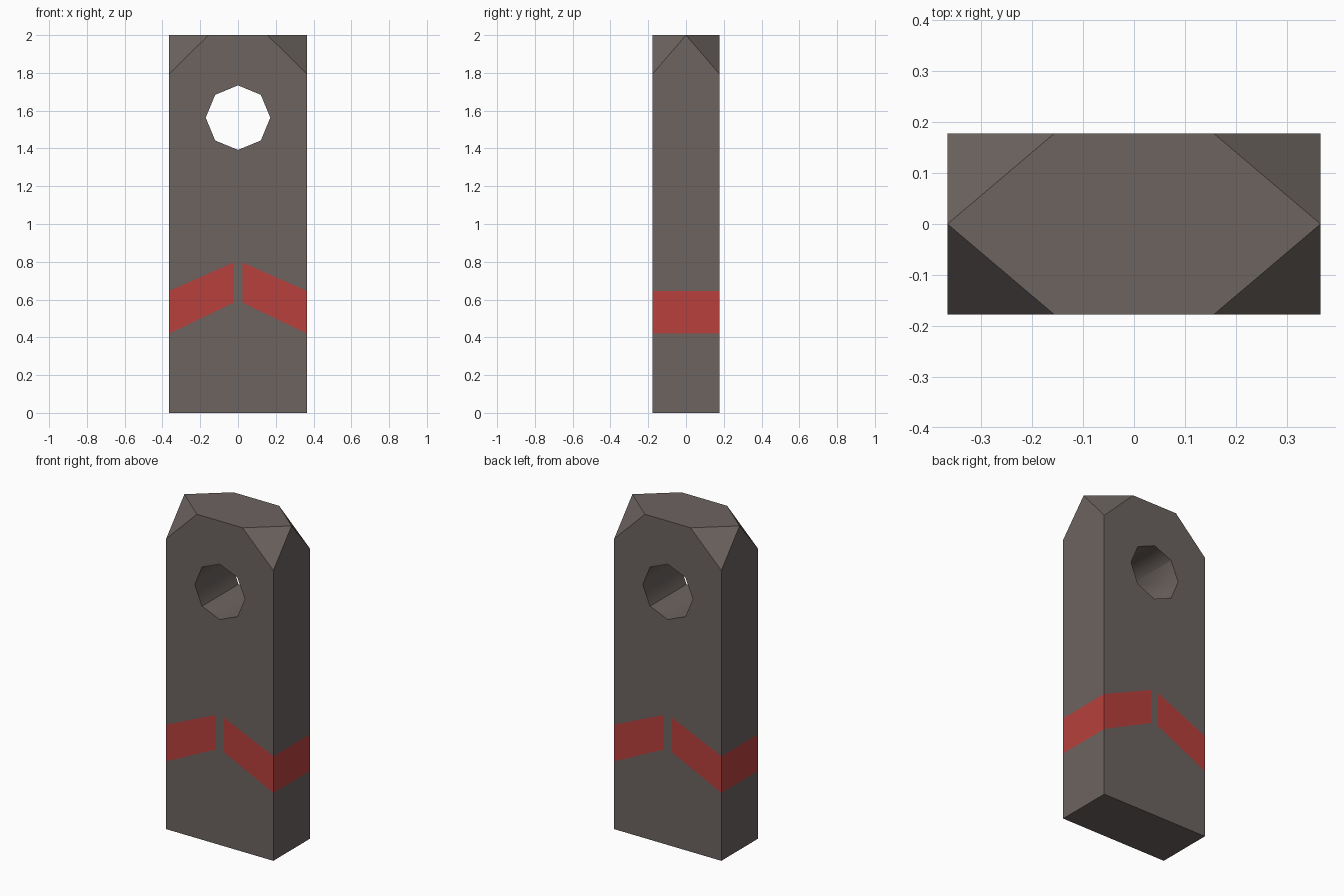
import bpy, bmesh, math
from mathutils import Vector

if "Cube" in bpy.data.objects:
    bpy.data.objects.remove(bpy.data.objects["Cube"])

W, D, H = 0.366, 0.178, 2.0          # half width, half depth, height
HOLE_R, HOLE_Z = 0.171, 1.563
GAP = 0.025                          # half gap between the stripes


def material(name, colour):
    m = bpy.data.materials.new(name)
    m.diffuse_color = (*colour, 1)
    m.use_nodes = True
    m.node_tree.nodes["Principled BSDF"].inputs["Base Color"].default_value = m.diffuse_color
    return m


grey = material("warm_grey", (0.150, 0.126, 0.117))
red = material("stripe_red", (0.479, 0.051, 0.045))


def to_object(bm, name):
    me = bpy.data.meshes.new(name)
    bm.to_mesh(me)
    bm.free()
    ob = bpy.data.objects.new(name, me)
    bpy.context.collection.objects.link(ob)
    me.materials.append(grey)
    me.materials.append(red)
    return ob


# Slab with four clipped top corners
bm = bmesh.new()
for sx in (-1, 1):
    bm.verts.new((sx * W, 0, H))
    for sy in (-1, 1):
        for p in ((W, D, 0), (W, D, 1.793), (0.156, D, H)):
            bm.verts.new((sx * p[0], sy * p[1], p[2]))
bmesh.ops.convex_hull(bm, input=bm.verts[:])
bmesh.ops.dissolve_limit(bm, angle_limit=0.01, verts=bm.verts[:], edges=bm.edges[:])


def cut(co, no, faces):
    edges = {e for f in faces for e in f.edges}
    verts = {v for f in faces for v in f.verts}
    bmesh.ops.bisect_plane(bm, geom=list(verts) + list(edges) + list(faces),
                           plane_co=co, plane_no=no, dist=1e-5)


# Slanted stripes, cut into the faces on both sides of a narrow gap
LINES = ((0.419, 0.583), (0.645, 0.796))     # outer and inner heights
for s in (-1, 1):
    cut((s * GAP, 0, 0), (1, 0, 0), bm.faces[:])
for s in (-1, 1):
    for outer, inner in LINES:
        half = [f for f in bm.faces if s * f.calc_center_median().x > GAP + 0.001]
        cut((s * W, 0, outer), (s * (inner - outer), 0, W - GAP), half)
for f in bm.faces:
    c = f.calc_center_bounds()
    t = (W - abs(c.x)) / (W - GAP)
    low, high = (o + (i - o) * t for o, i in LINES)
    f.material_index = int(t < 0.99 and low < c.z < high)
bmesh.ops.dissolve_limit(bm, angle_limit=0.01, verts=bm.verts[:],
                         edges=bm.edges[:], delimit={'MATERIAL'})
bmesh.ops.recalc_face_normals(bm, faces=bm.faces[:])
body = to_object(bm, "marker_post")

# Eight-sided hole through the upper part
bm = bmesh.new()
ring = [bm.verts.new((HOLE_R * math.cos(k * math.pi / 4), -0.4,
                      HOLE_Z + HOLE_R * math.sin(k * math.pi / 4))) for k in range(8)]
ext = bmesh.ops.extrude_face_region(bm, geom=[bm.faces.new(ring)])
for v in ext["geom"]:
    if isinstance(v, bmesh.types.BMVert):
        v.co.y = 0.4
bmesh.ops.recalc_face_normals(bm, faces=bm.faces[:])
cutter = to_object(bm, "hole_cutter")
cutter.hide_render = True

mod = body.modifiers.new("hole", 'BOOLEAN')
mod.operation = 'DIFFERENCE'
mod.solver = 'EXACT'
mod.object = cutter
bpy.context.view_layer.objects.active = body
bpy.ops.object.modifier_apply(modifier=mod.name)
bpy.data.objects.remove(cutter, do_unlink=True)

# Soft shading inside the hole, with a crease at its two lower corners
bm = bmesh.new()
bm.from_mesh(body.data)
for f in bm.faces:
    c = f.calc_center_median() - Vector((0, 0, HOLE_Z))
    f.smooth = abs(f.normal.y) < 0.1 and math.hypot(c.x, c.z) < HOLE_R
    if f.smooth:
        for e in f.edges:
            m = (e.verts[0].co + e.verts[1].co) / 2
            if abs(m.y) < 0.01 and abs(m.x) > 0.1 and m.z < HOLE_Z - 0.1:
                e.smooth = False
bm.to_mesh(body.data)
bm.free()
